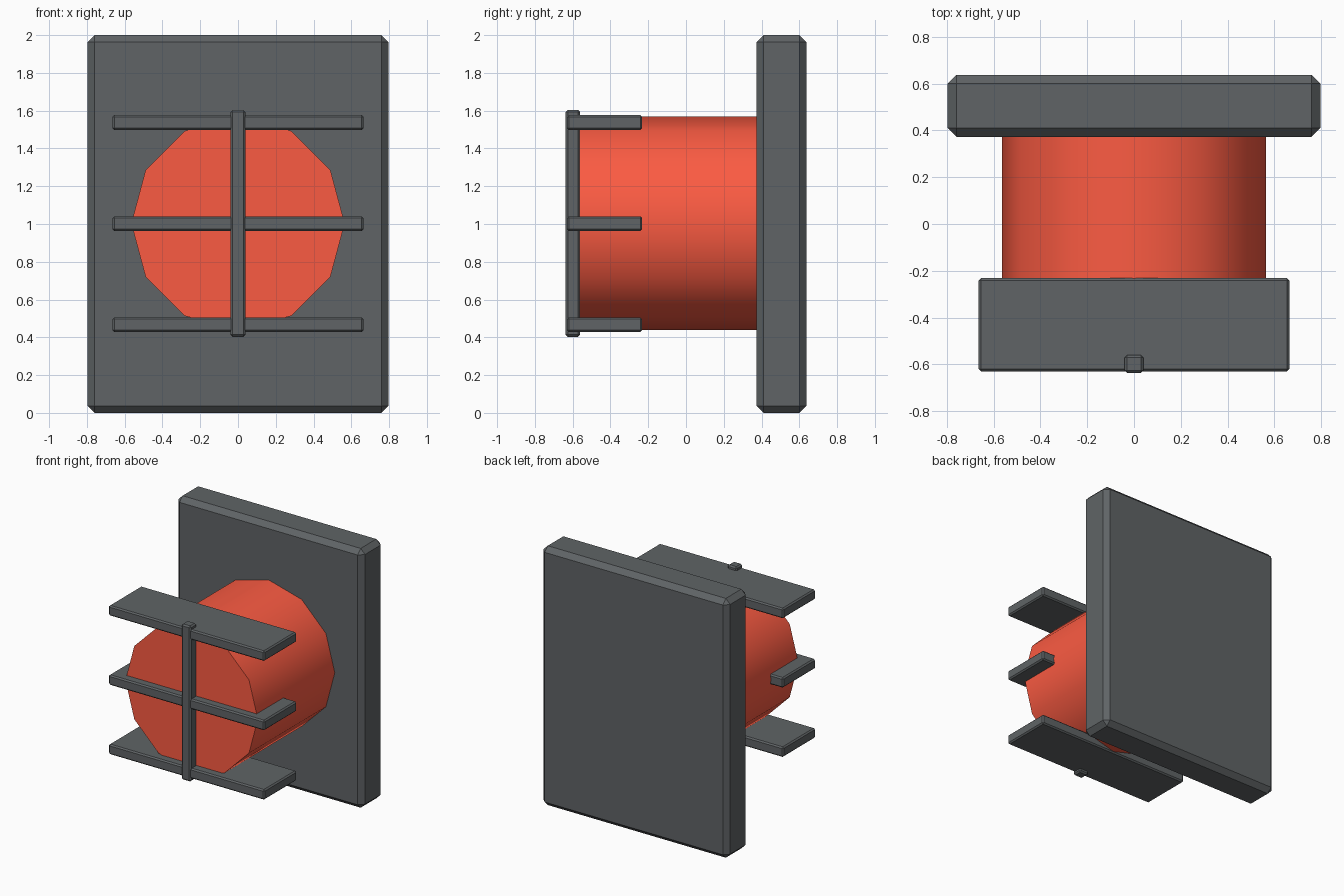
import bpy, math

if "Cube" in bpy.data.objects:
    bpy.data.objects.remove(bpy.data.objects["Cube"])

CZ = 1.003  # height of the drum axis


def material(name, color):
    mat = bpy.data.materials.new(name)
    mat.diffuse_color = color
    mat.use_nodes = True
    mat.node_tree.nodes["Principled BSDF"].inputs["Base Color"].default_value = mat.diffuse_color
    return mat


dark = material("dark_metal", (0.116, 0.127, 0.133, 1))
red = material("lamp_red", (0.97, 0.105, 0.055, 1))


def box(name, x, y, z, bevel):
    """Chamfered dark box from (min, max) ranges."""
    bpy.ops.mesh.primitive_cube_add(
        size=1, location=[(r[0] + r[1]) / 2 for r in (x, y, z)])
    ob = bpy.context.object
    ob.name = name
    ob.scale = [r[1] - r[0] for r in (x, y, z)]
    bpy.ops.object.transform_apply(location=False, rotation=False, scale=True)
    ob.data.materials.append(dark)
    mod = ob.modifiers.new("chamfer", 'BEVEL')
    mod.width = bevel
    mod.segments = 1
    return ob


# Wall plate
box("back_plate", (-0.797, 0.797), (0.373, 0.637), (0, 2), 0.037)

# Twelve-sided lamp drum, lying along y
y0, y1 = -0.565, 0.38
bpy.ops.mesh.primitive_cylinder_add(
    vertices=12, radius=0.565, depth=y1 - y0,
    location=(0, (y0 + y1) / 2, CZ), rotation=(math.pi / 2, 0, 0))
drum = bpy.context.object
drum.name = "lamp_drum"
bpy.ops.object.shade_smooth_by_angle(angle=math.radians(40))
drum.data.materials.append(red)

# Horizontal guard slats
for name, dz in (("lower", -0.535), ("middle", 0), ("upper", 0.535)):
    z = CZ + dz
    box(name + "_slat", (-0.665, 0.665), (-0.63, -0.232),
        (z - 0.04, z + 0.038), 0.01)

# Vertical guard bar
box("guard_bar", (-0.04, 0.04), (-0.637, -0.56), (0.403, 1.603), 0.011)
